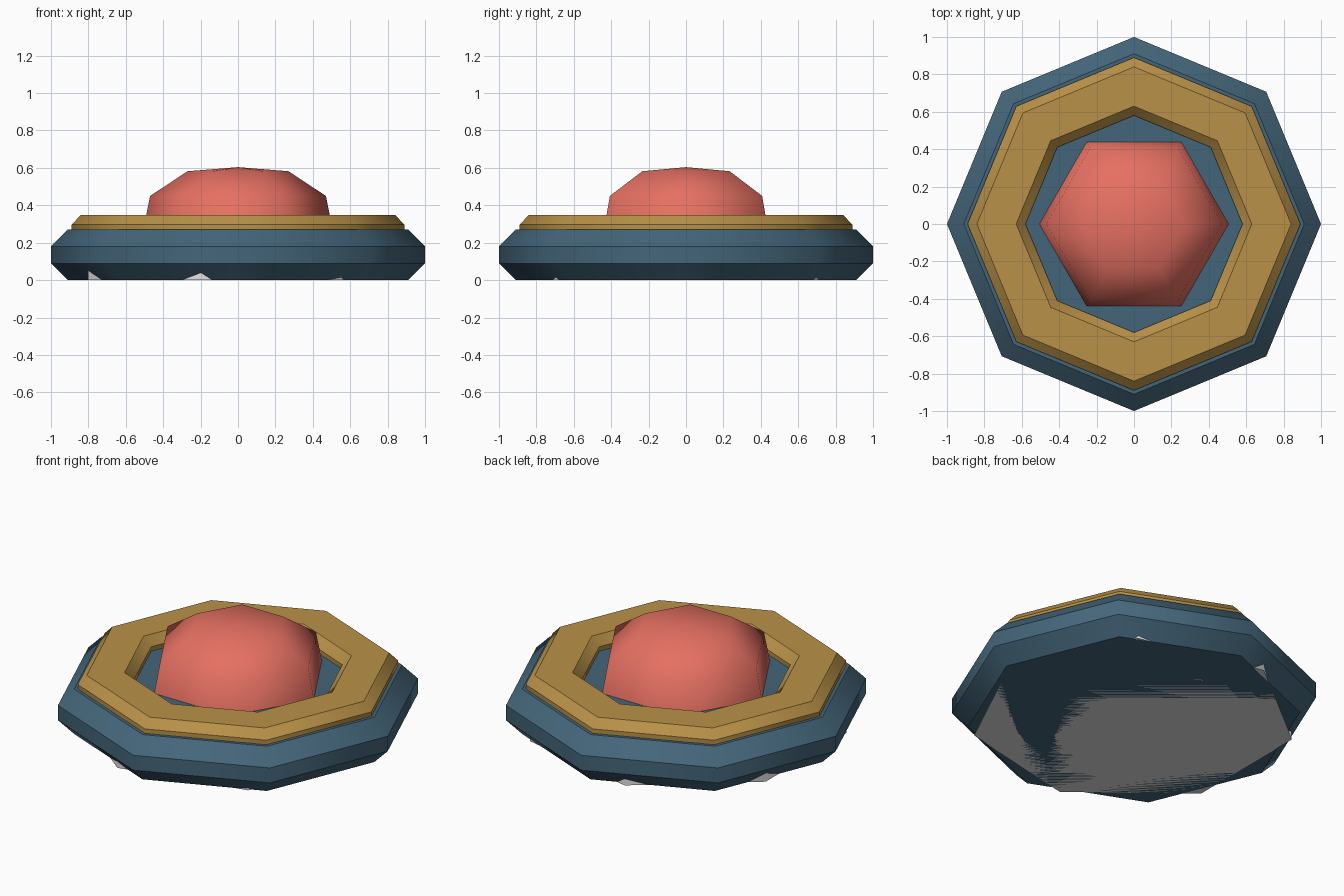
import bpy, bmesh, math

if "Cube" in bpy.data.objects:
    bpy.data.objects.remove(bpy.data.objects["Cube"])


def material(name, rgb):
    m = bpy.data.materials.new(name)
    lin = [((c / 255 + 0.055) / 1.055) ** 2.4 for c in rgb]
    m.diffuse_color = (*lin, 1)
    m.use_nodes = True
    m.node_tree.nodes["Principled BSDF"].inputs["Base Color"].default_value = m.diffuse_color
    return m


def lathe(name, profile, sides, mat, closed=False, hard_rims=True):
    """Spin (radius, z) points, listed upward on the outside, into an n-sided solid."""
    bm = bmesh.new()
    rings = []
    for r, z in profile:
        if r == 0:
            rings.append([bm.verts.new((0, 0, z))] * sides)
        else:
            rings.append([bm.verts.new((r * math.cos(math.tau * i / sides),
                                        r * math.sin(math.tau * i / sides), z))
                          for i in range(sides)])
    pairs = list(zip(rings, rings[1:]))
    if closed:
        pairs.append((rings[-1], rings[0]))
    for a, b in pairs:
        for i in range(sides):
            j = (i + 1) % sides
            corners = list(dict.fromkeys((a[i], a[j], b[j], b[i])))
            bm.faces.new(corners).smooth = True
    if not closed:
        bm.faces.new(rings[0][::-1])
        if profile[-1][0] > 0:
            bm.faces.new(rings[-1])
    # Edges around the rims stay crisp, the turn around the axis is smooth
    for ring in rings if hard_rims else rings[:1]:
        for i in range(sides):
            e = bm.edges.get((ring[i], ring[(i + 1) % sides]))
            if e:
                e.smooth = False
    bmesh.ops.recalc_face_normals(bm, faces=bm.faces)
    mesh = bpy.data.meshes.new(name)
    bm.to_mesh(mesh)
    bm.free()
    mesh.materials.append(mat)
    ob = bpy.data.objects.new(name, mesh)
    bpy.context.collection.objects.link(ob)
    return ob


blue = material("slate blue", (68, 102, 122))
gold = material("old gold", (185, 145, 72))
red = material("coral red", (230, 112, 98))
grey = material("light grey", (225, 225, 225))

# Octagonal base with chamfered rims
lathe("base", [(0.91, 0), (1, 0.09), (1, 0.18), (0.91, 0.27)], 8, blue)

# Raised octagonal ring
lathe("ring", [(0.58, 0.24), (0.89, 0.24), (0.89, 0.297), (0.84, 0.348),
               (0.63, 0.348), (0.58, 0.297)], 8, gold, closed=True)

# Six-sided smooth dome
lathe("dome", [(0.51, 0.25), (0.47, 0.45), (0.27, 0.582), (0, 0.604)],
      6, red, hard_rims=False)

# Seven-sided foot plate whose corners peep out of the lower chamfer
lathe("foot_plate", [(0.89, 0), (0.89, 0.06)], 7, grey)
